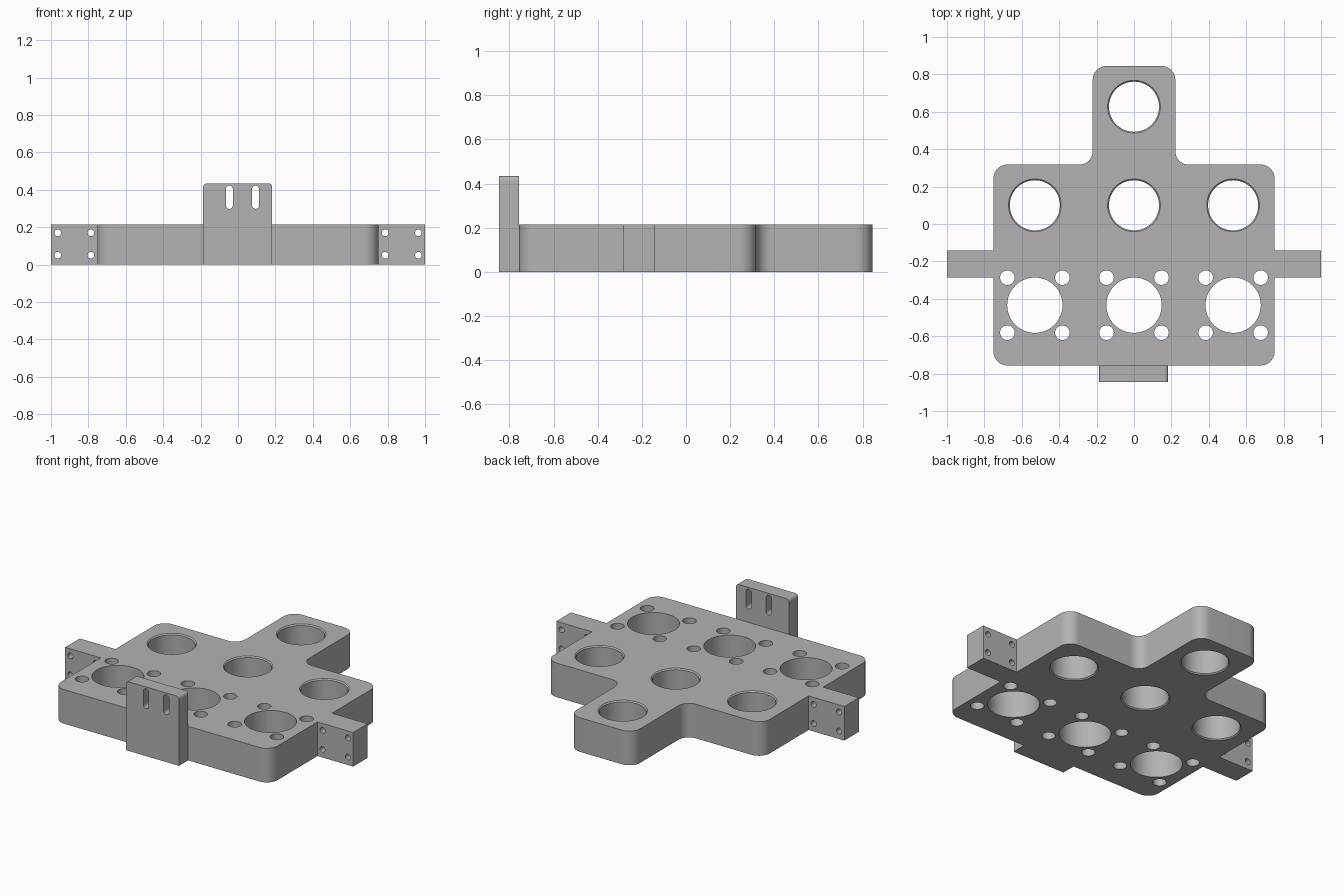
import bpy, bmesh, math
from mathutils import Matrix, Vector

cube = bpy.data.objects.get("Cube")
if cube:
    bpy.data.objects.remove(cube, do_unlink=True)

grey = bpy.data.materials.new("plain_grey")
grey.use_nodes = True
colour = (0.45, 0.45, 0.45, 1)
grey.diffuse_color = colour
grey.node_tree.nodes["Principled BSDF"].inputs["Base Color"].default_value = colour

T = 0.214                                   # plate thickness
UPRIGHT = Matrix.Rotation(math.pi / 2, 4, "X")   # drawn (x, z), extruded along -y


def rounded(corners, steps=10):
    """Outline from (x, y, radius) right-angle corners."""
    pts = []
    for i, (x, y, r) in enumerate(corners):
        p = Vector((x, y))
        if r == 0:
            pts.append(p)
            continue
        a = (Vector(corners[i - 1][:2]) - p).normalized() * r
        b = (Vector(corners[(i + 1) % len(corners)][:2]) - p).normalized() * r
        for k in range(steps + 1):
            t = k / steps * math.pi / 2
            pts.append(p + a * (1 - math.sin(t)) + b * (1 - math.cos(t)))
    return pts


def circle(x, y, r, n):
    return [Vector((x + r * math.cos(2 * math.pi * k / n),
                    y + r * math.sin(2 * math.pi * k / n))) for k in range(n)]


def loft(bm, sections):
    """Solid through a list of (outline, height) sections."""
    rings = [[bm.verts.new((p.x, p.y, z)) for p in pts] for pts, z in sections]
    n = len(rings[0])
    bm.faces.new(rings[0][::-1])
    bm.faces.new(rings[-1])
    for lo, hi in zip(rings, rings[1:]):
        for i in range(n):
            j = (i + 1) % n
            bm.faces.new((lo[i], lo[j], hi[j], hi[i]))


def finish(name, bm, matrix=Matrix()):
    bmesh.ops.transform(bm, matrix=matrix, verts=bm.verts)
    bmesh.ops.recalc_face_normals(bm, faces=bm.faces)
    mesh = bpy.data.meshes.new(name)
    bm.to_mesh(mesh)
    bm.free()
    mesh.materials.append(grey)
    obj = bpy.data.objects.new(name, mesh)
    bpy.context.collection.objects.link(obj)
    return obj


def cut(obj, cutter):
    """Subtract the cutter, remove it and shade the result."""
    mod = obj.modifiers.new("holes", "BOOLEAN")
    mod.operation, mod.solver, mod.object = "DIFFERENCE", "EXACT", cutter
    bpy.ops.object.select_all(action="DESELECT")
    bpy.context.view_layer.objects.active = obj
    obj.select_set(True)
    bpy.ops.object.modifier_apply(modifier=mod.name)
    bpy.data.objects.remove(cutter, do_unlink=True)
    bpy.ops.object.shade_smooth_by_angle(angle=math.radians(30))


# Main plate with a back arm
half = [(0.752, -0.756, 0.075), (0.752, 0.318, 0.075),
        (0.221, 0.318, 0.07), (0.221, 0.845, 0.075)]
outline = rounded(half + [(-x, y, r) for x, y, r in reversed(half)])
bm = bmesh.new()
loft(bm, [(outline, 0), (outline, T)])
plate = finish("plate", bm)

# Plate holes: chamfered ones behind, plain ones with four screw holes in front
bm = bmesh.new()
C, R = 0.007, 0.134
for x, y in [(0, 0.627), (-0.53, 0.1), (0, 0.1), (0.53, 0.1)]:
    profile = [(R + 2 * C, -C), (R, C), (R, T - C), (R + 2 * C, T + C)]
    loft(bm, [(circle(x, y, r, 64), z) for r, z in profile])
for x in (-0.53, 0, 0.53):
    holes = [(x, -0.434, 0.148)]
    holes += [(x + sx * 0.147, -0.434 + sy * 0.147, 0.039)
              for sx in (-1, 1) for sy in (-1, 1)]
    for hx, hy, r in holes:
        ring = circle(hx, hy, r, 64 if r > 0.1 else 32)
        loft(bm, [(ring, -0.1), (ring, T + 0.1)])
cut(plate, finish("plate_cutter", bm))

# Side lugs, each with four screw holes running front to back
for name, s in (("left_lug", 1), ("right_lug", -1)):
    bm = bmesh.new()
    box = [Vector(p) for p in ((s * 0.752, 0), (s, 0), (s, T), (s * 0.752, T))]
    loft(bm, [(box, 0.142), (box, 0.286)])
    lug = finish(name, bm, UPRIGHT)
    bm = bmesh.new()
    for x in (0.787, 0.964):
        for z in (0.05, 0.17):
            ring = circle(s * x, z, 0.018, 24)
            loft(bm, [(ring, 0.1), (ring, 0.35)])
    cut(lug, finish("lug_cutter", bm, UPRIGHT))

# Upright front tab with two slots
L, W, H = -0.186, 0.183, 0.434
tab_outline = rounded([(L, 0, 0), (W, 0, 0), (W, H, 0.02), (L, H, 0.02)])
bm = bmesh.new()
loft(bm, [(tab_outline, 0.756), (tab_outline, 0.846)])
tab = finish("front_tab", bm, UPRIGHT)
bm = bmesh.new()
for x in (-0.046, 0.094):
    r, lo, hi = 0.0185, 0.298, 0.422
    slot = rounded([(x - r, lo, r), (x + r, lo, r), (x + r, hi, r), (x - r, hi, r)])
    # Drop the doubled points where neighbouring arcs meet
    slot = [p for i, p in enumerate(slot) if (p - slot[i - 1]).length > 1e-5]
    loft(bm, [(slot, 0.7), (slot, 0.9)])
cut(tab, finish("slot_cutter", bm, UPRIGHT))
